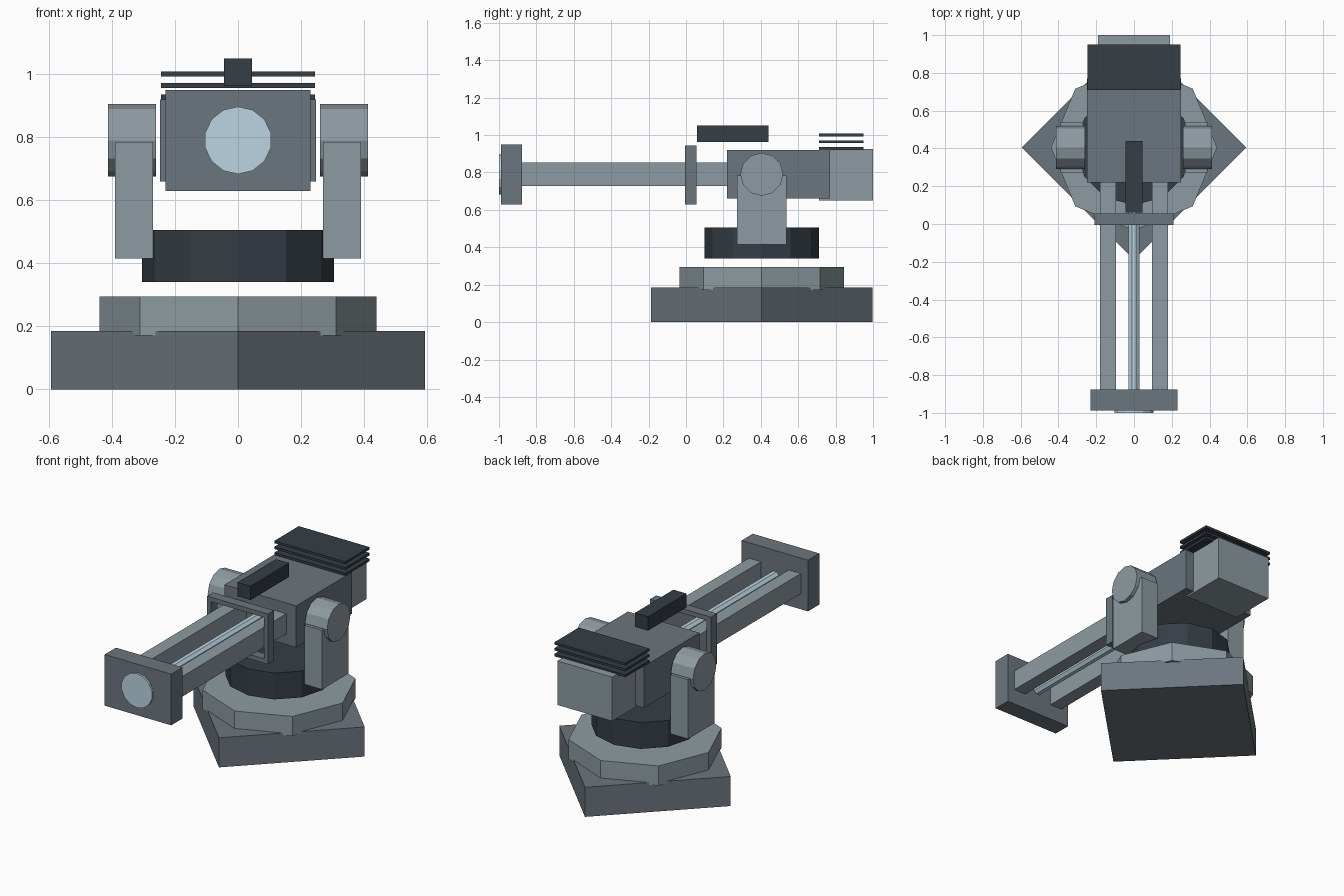
import bpy, bmesh
from math import pi
from mathutils import Matrix

if "Cube" in bpy.data.objects:
    bpy.data.objects.remove(bpy.data.objects["Cube"])

CY, AZ = 0.405, 0.79   # turret axis in y, barrel axis in z


def material(name, rgb):
    m = bpy.data.materials.new(name)
    m.diffuse_color = (*rgb, 1)
    m.use_nodes = True
    m.node_tree.nodes["Principled BSDF"].inputs["Base Color"].default_value = m.diffuse_color
    return m


MID = material("mid_grey", (0.15, 0.18, 0.21))
LIGHT = material("light_grey", (0.27, 0.33, 0.36))
DARK = material("dark_grey", (0.035, 0.047, 0.06))
BLUE = material("pale_blue", (0.50, 0.66, 0.76))


def finish(name, bm, mat):
    me = bpy.data.meshes.new(name)
    bm.to_mesh(me)
    bm.free()
    me.materials.append(mat)
    ob = bpy.data.objects.new(name, me)
    bpy.context.collection.objects.link(ob)
    return ob


def box(name, x, y, z, mat):
    """Box from (min, max) ranges."""
    bm = bmesh.new()
    size = [r[1] - r[0] for r in (x, y, z)]
    mid = [(r[0] + r[1]) / 2 for r in (x, y, z)]
    bmesh.ops.create_cube(bm, size=1, matrix=Matrix.Translation(mid) @ Matrix.Diagonal((*size, 1)))
    return finish(name, bm, mat)


def prism(name, sides, r, depth, loc, mat, axis="Z", spin=0.0):
    """Regular prism along an axis, centred on loc."""
    turn = {"Z": Matrix.Identity(4), "X": Matrix.Rotation(pi / 2, 4, "Y"),
            "Y": Matrix.Rotation(pi / 2, 4, "X")}[axis]
    bm = bmesh.new()
    bmesh.ops.create_cone(bm, cap_ends=True, segments=sides, radius1=r, radius2=r, depth=depth,
                          matrix=Matrix.Translation(loc) @ turn @ Matrix.Rotation(spin, 4, "Z"))
    return finish(name, bm, mat)


def mirror_x(ob):
    ob.modifiers.new("mirror", "MIRROR").use_axis = (True, False, False)


# Pedestal stack
prism("base", 4, 0.593, 0.185, (0, CY, 0.0925), MID)
prism("base_ring", 8, 0.44, 0.123, (0, CY, 0.2325), LIGHT)
prism("turntable", 12, 0.305, 0.165, (0, CY, 0.4225), DARK)

# Yoke arms and pivots
mirror_x(box("yoke_arm", (0.27, 0.39), (0.273, 0.537), (0.415, 0.785), LIGHT))
mirror_x(prism("pivot", 12, 0.115, 0.153, (0.3365, CY, AZ), LIGHT, "X"))

# Receiver, rear block, sight
box("receiver", (-0.248, 0.248), (0.22, 0.77), (0.66, 0.92), MID)
box("rear_block", (-0.19, 0.19), (0.71, 1.0), (0.65, 0.925), LIGHT)
box("sight", (-0.045, 0.045), (0.06, 0.44), (0.963, 1.05), DARK)

# Cooling fins
for i in range(3):
    z = 0.92 + i * 0.0365
    box(f"cooling_fin_{i + 1}", (-0.245, 0.245), (0.71, 0.95), (z, z + 0.015), DARK)

# Barrel rails, glowing core, muzzle
mirror_x(box("barrel_rail", (0.096, 0.18), (-0.89, 0.23), (0.727, 0.853), LIGHT))
prism("barrel_core", 8, 0.031, 1.12, (0, -0.33, AZ), BLUE, "Y", pi / 8)
box("muzzle_plate", (-0.23, 0.23), (-0.988, -0.877), (0.63, 0.95), MID)
prism("muzzle_lens", 14, 0.107, 0.05, (0, -0.975, AZ), BLUE, "Y")

# Open frame around the rails
bm = bmesh.new()
face = bm.faces.new([bm.verts.new((x, -0.005, z)) for x, z in
                     ((-0.21, 0.63), (0.21, 0.63), (0.21, 0.945), (-0.21, 0.945))])
bm.normal_update()
bmesh.ops.inset_region(bm, faces=[face], thickness=0.04, use_boundary=True)
bmesh.ops.delete(bm, geom=[face], context="FACES")
frame = finish("rail_frame", bm, MID)
solid = frame.modifiers.new("thickness", "SOLIDIFY")
solid.thickness, solid.offset = 0.06, -1
